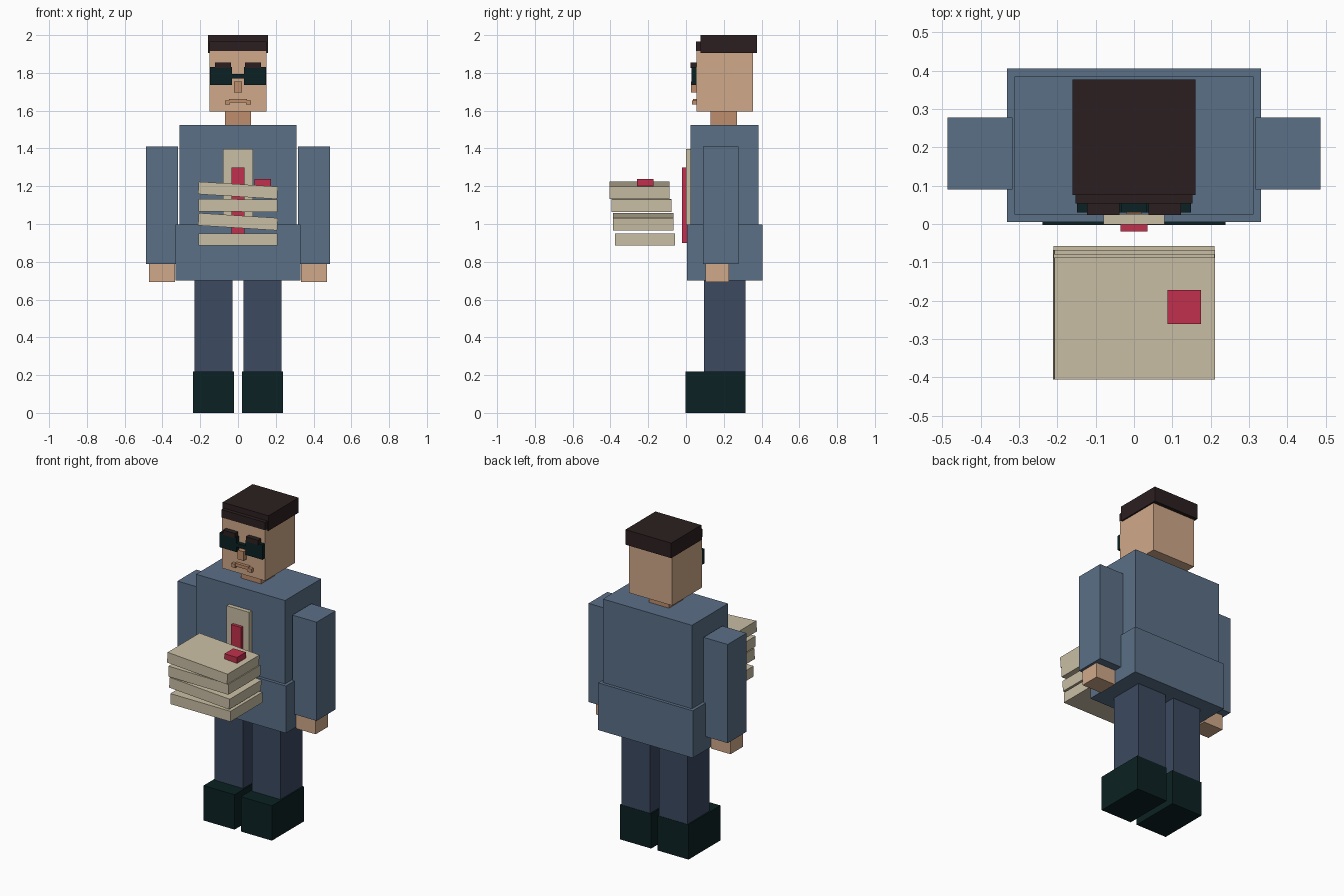
import bpy, bmesh, math
from mathutils import Matrix

if "Cube" in bpy.data.objects:
    bpy.data.objects.remove(bpy.data.objects["Cube"])


def material(name, hex_code):
    # sRGB hex to linear diffuse colour
    def lin(c):
        c /= 255
        return c / 12.92 if c <= 0.04045 else ((c + 0.055) / 1.055) ** 2.4
    m = bpy.data.materials.new(name)
    m.diffuse_color = (*[lin(int(hex_code[i:i + 2], 16)) for i in (0, 2, 4)], 1)
    m.use_nodes = True
    m.node_tree.nodes["Principled BSDF"].inputs["Base Color"].default_value = m.diffuse_color
    return m


COAT = material("slate_blue", "5B7087")
TROUSERS = material("dark_slate", "3C4A60")
BLACK = material("black_green", "0B2122")
SKIN = material("skin", "D0A98A")
SHADE = material("darker_skin", "BF8D6C")
HAIR = material("dark_brown", "2B1F20")
CREAM = material("cream", "CABFA5")
RED = material("crimson", "C0304C")


def box(name, x, y, z, mat, tilt=0.0):
    """Box from (min, max) ranges, optionally tilted about y."""
    size = [b - a for a, b in (x, y, z)]
    centre = [(a + b) / 2 for a, b in (x, y, z)]
    bm = bmesh.new()
    bmesh.ops.create_cube(bm, size=1, matrix=Matrix.Diagonal((*size, 1)))
    me = bpy.data.meshes.new(name)
    bm.to_mesh(me)
    bm.free()
    me.materials.append(mat)
    ob = bpy.data.objects.new(name, me)
    ob.location = centre
    ob.rotation_euler = (0, math.radians(tilt), 0)
    bpy.context.collection.objects.link(ob)
    return ob


def pair(name, x, y, z, mat):
    """The same box on both sides of x = 0."""
    box(name + "_right", x, y, z, mat)
    box(name + "_left", (-x[1], -x[0]), y, z, mat)


# Legs and boots
pair("boot", (0.022, 0.239), (-0.003, 0.316), (0, 0.22), BLACK)
pair("leg", (0.03, 0.23), (0.095, 0.314), (0.1, 0.72), TROUSERS)

# Coat, shirt front and tie
box("coat_skirt", (-0.331, 0.331), (0.005, 0.405), (0.70, 0.998), COAT)
box("torso", (-0.311, 0.311), (0.025, 0.385), (0.95, 1.525), COAT)
box("shirt_front", (-0.079, 0.079), (-0.001, 0.03), (0.998, 1.398), CREAM)
box("tie", (-0.035, 0.035), (-0.02, 0.007), (0.9, 1.298), RED)

# Arms and hands
pair("arm", (0.317, 0.486), (0.09, 0.278), (0.787, 1.41), COAT)
pair("hand", (0.333, 0.47), (0.103, 0.227), (0.693, 0.79), SKIN)

# Head and hair
box("neck", (-0.07, 0.07), (0.13, 0.27), (1.5, 1.6), SHADE)
box("head", (-0.151, 0.151), (0.055, 0.354), (1.595, 1.93), SKIN)
box("hair", (-0.16, 0.16), (0.076, 0.376), (1.905, 2.0), HAIR)
box("fringe", (-0.152, 0.152), (0.053, 0.08), (1.915, 1.965), HAIR)

# Face
pair("eyebrow", (0.038, 0.122), (0.024, 0.056), (1.825, 1.855), HAIR)
pair("lens", (0.033, 0.149), (0.03, 0.056), (1.737, 1.83), BLACK)
box("glasses_bridge", (-0.035, 0.035), (0.03, 0.056), (1.77, 1.793), BLACK)
box("nose", (-0.021, 0.021), (0.026, 0.056), (1.697, 1.755), SHADE)
box("mouth", (-0.047, 0.047), (0.036, 0.056), (1.642, 1.662), SHADE)
pair("mouth_corner", (0.043, 0.07), (0.033, 0.056), (1.632, 1.655), SHADE)

# Stack of boxes, each a little further forward than the one below
for i, (z, tilt) in enumerate([(0.918, 0), (1.012, 3.6), (1.098, 0.4), (1.178, 3.6)]):
    shift = -0.0103 * i
    box(f"carton_{i + 1}", (-0.21, 0.21), (-0.375 + shift, -0.057 + shift),
        (z - 0.033, z + 0.033), CREAM, tilt)

# Red item on the top box
box("red_block", (0.087, 0.175), (-0.26, -0.172), (1.195, 1.238), RED)
